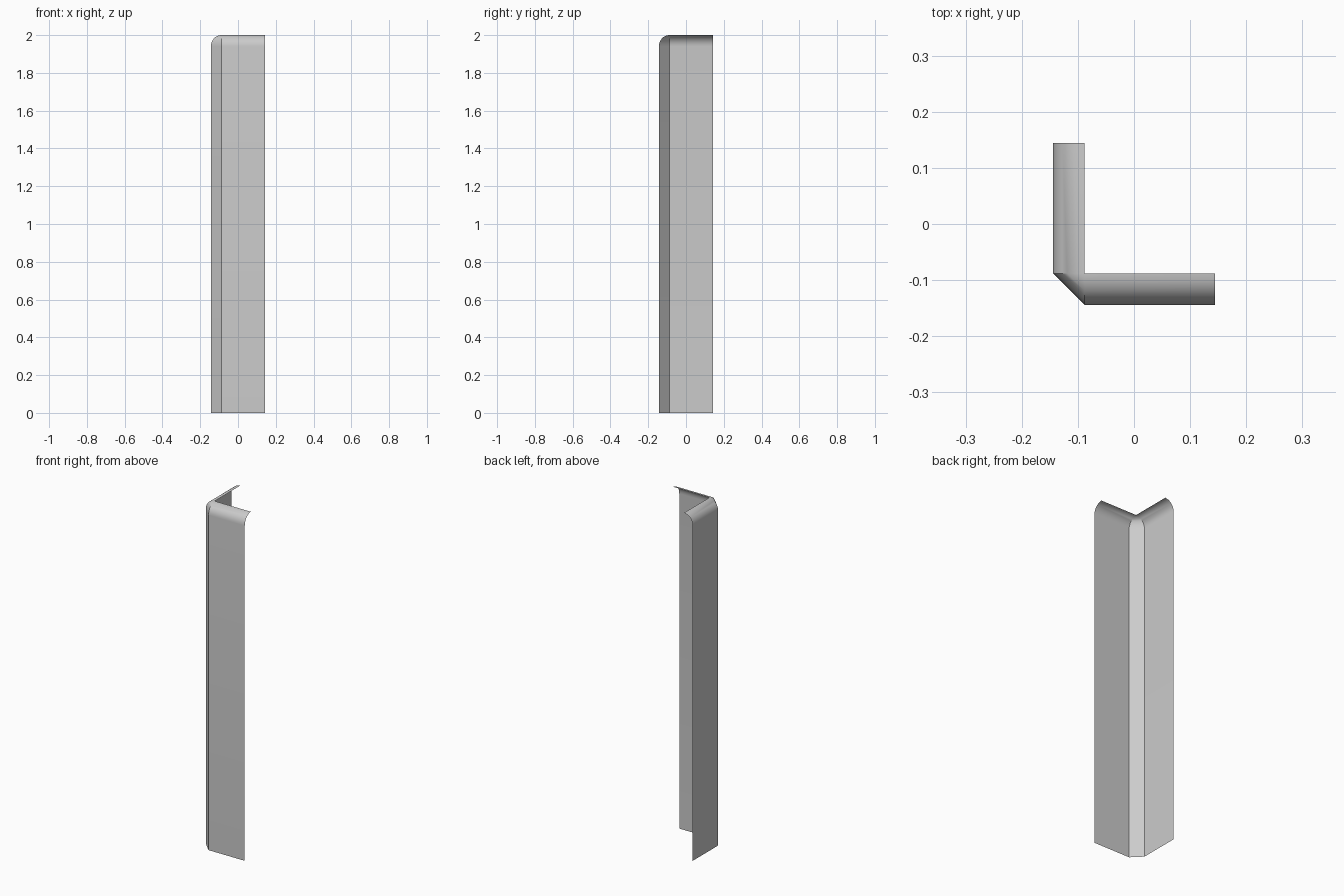
import bpy, bmesh, math

if "Cube" in bpy.data.objects:
    bpy.data.objects.remove(bpy.data.objects["Cube"])

END = 0.144      # outer extent of both wings
CORNER = -0.088  # inner corner where the rounded top converges
R = 0.056        # chamfer width and depth of the rounded top
RZ = 0.06        # height of the rounded top
H = 2.0
STEPS = 8

# Profile of the sheet: (outward offset, height), straight wall then quarter round
profile = [(R, 0.0)]
for i in range(STEPS + 1):
    a = math.pi / 2 * i / STEPS
    profile.append((R * math.cos(a), H - RZ + RZ * math.sin(a)))

# Sweep the profile along wing, chamfered corner, wing
bm = bmesh.new()
rings = []
for d, z in profile:
    path = [(CORNER - d, END), (CORNER - d, CORNER),
            (CORNER, CORNER - d), (END, CORNER - d)]
    rings.append([bm.verts.new((x, y, z)) for x, y in path])
for lo, hi in zip(rings, rings[1:]):
    for i in range(3):
        bm.faces.new((lo[i], lo[i + 1], hi[i + 1], hi[i]))
bmesh.ops.remove_doubles(bm, verts=bm.verts, dist=1e-5)

mesh = bpy.data.meshes.new("corner_trim")
bm.to_mesh(mesh)
bm.free()
trim = bpy.data.objects.new("corner_trim", mesh)
bpy.context.collection.objects.link(trim)

# Smooth the rounded top, keep the chamfer edges crisp
bpy.context.view_layer.objects.active = trim
trim.select_set(True)
bpy.ops.object.shade_smooth_by_angle(angle=math.radians(30))
